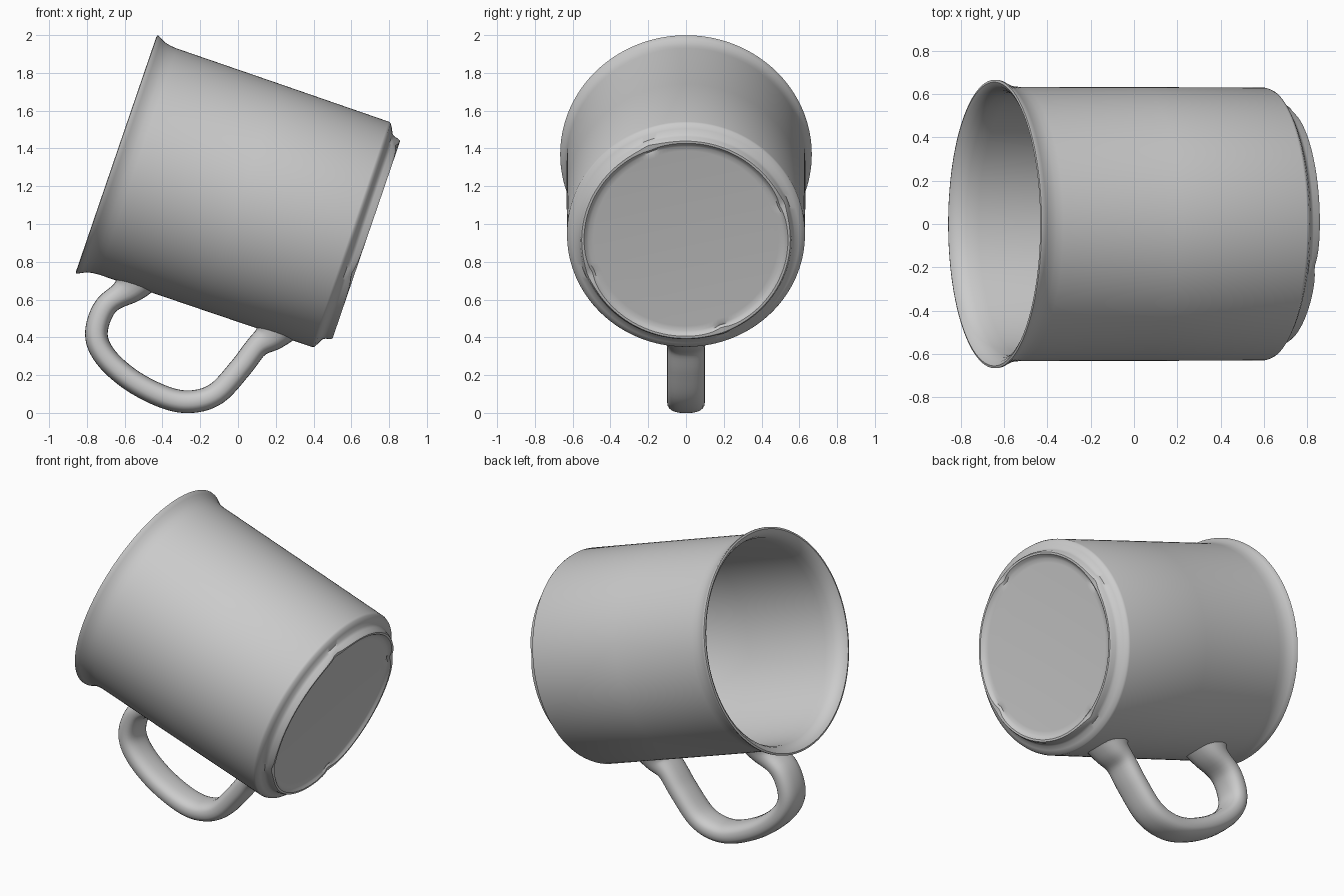
import bpy, bmesh, math
from mathutils import Vector, Matrix

if "Cube" in bpy.data.objects:
    bpy.data.objects.remove(bpy.data.objects["Cube"], do_unlink=True)

# One plain grey for the whole mug
grey = bpy.data.materials.new("plain grey")
grey.use_nodes = True
grey.diffuse_color = (0.6, 0.6, 0.6, 1)
grey.node_tree.nodes["Principled BSDF"].inputs["Base Color"].default_value = (0.6, 0.6, 0.6, 1)

# Tilted mug frame: local x = down toward handle, y = across, z = rim to base
TILT = math.radians(18.9)
AXIS = Vector((math.cos(TILT), 0, -math.sin(TILT)))
DOWN = Vector((-math.sin(TILT), 0, -math.cos(TILT)))
RIM = Vector((-0.645, 0, 1.37))
ACROSS = AXIS.cross(DOWN)
FRAME = Matrix((DOWN, ACROSS, AXIS)).transposed().to_4x4()
FRAME.translation = RIM


def finish(name, bm, sharp):
    bmesh.ops.recalc_face_normals(bm, faces=bm.faces)
    mesh = bpy.data.meshes.new(name)
    bm.to_mesh(mesh)
    bm.free()
    ob = bpy.data.objects.new(name, mesh)
    bpy.context.collection.objects.link(ob)
    mesh.materials.append(grey)
    bpy.ops.object.select_all(action='DESELECT')
    ob.select_set(True)
    bpy.context.view_layer.objects.active = ob
    bpy.ops.object.shade_smooth_by_angle(angle=math.radians(sharp))
    return ob


def skin(bm, rings):
    """Join consecutive closed rings of vertices with quads."""
    for a, b in zip(rings, rings[1:]):
        n = len(a)
        for i in range(n):
            bm.faces.new((a[i], a[(i + 1) % n], b[(i + 1) % n], b[i]))


def smooth_path(points, steps):
    """Catmull-Rom curve through the points."""
    p = [points[0] * 2 - points[1]] + points + [points[-1] * 2 - points[-2]]
    out = []
    for a, b, c, d in zip(p, p[1:], p[2:], p[3:]):
        for k in range(steps):
            t = k / steps
            out.append(0.5 * (2 * b + (c - a) * t + (2 * a - 5 * b + 4 * c - d) * t * t
                              + (3 * b - a - 3 * c + d) * t ** 3))
    return out + [points[-1]]


# Mug body: lathe profile (radius, distance from rim), inside floor to underside
profile = [(0.54, 1.28), (0.58, 1.265), (0.594, 1.23), (0.60, 0.7), (0.602, 0.13),
           (0.606, 0.07), (0.618, 0.035), (0.638, 0.01), (0.655, 0.0), (0.666, 0.003),
           (0.665, 0.012), (0.655, 0.03), (0.643, 0.055), (0.636, 0.085), (0.633, 0.12),
           (0.632, 0.7), (0.63, 1.31), (0.625, 1.323), (0.60, 1.338), (0.575, 1.35),
           (0.565, 1.365), (0.56, 1.388), (0.552, 1.4), (0.54, 1.4), (0.528, 1.388),
           (0.515, 1.38), (0.49, 1.378)]
SEG = 144
bm = bmesh.new()
rings = []
for r, a in profile:
    ring = []
    for i in range(SEG):
        phi = math.tau * i / SEG
        # four small pinches around the foot ring
        off = (phi - math.radians(21) + math.pi / 4) % (math.pi / 2) - math.pi / 4
        pinch = math.exp(-abs(off) / 0.09) if a > 1.36 else 0
        rr = r - 0.012 * pinch * (r < 0.545) + 0.008 * pinch * (r > 0.545)
        aa = a - 0.018 * pinch * (a > 1.385)
        ring.append(bm.verts.new((rr * math.cos(phi), rr * math.sin(phi), aa)))
    rings.append(ring)
skin(bm, rings)
bm.faces.new(rings[0])
bm.faces.new(rings[-1])
bm.transform(FRAME)
finish("mug_body", bm, 40)

# Handle: rounded strap swept along a loop, flaring where it meets the wall
def on_wall(a, r):
    return RIM + AXIS * a + DOWN * r


middle = [(-0.70, 0.565), (-0.75, 0.42), (-0.70, 0.295), (-0.56, 0.17), (-0.38, 0.08),
          (-0.24, 0.06), (-0.11, 0.105), (0.015, 0.24), (0.10, 0.35)]
points = ([on_wall(0.32, 0.612), on_wall(0.295, 0.66)] + [Vector((x, 0, z)) for x, z in middle]
          + [on_wall(1.085, 0.655), on_wall(1.11, 0.612)])
path = smooth_path(points, 6)
lengths = [0]
for p, q in zip(path, path[1:]):
    lengths.append(lengths[-1] + (q - p).length)

bm = bmesh.new()
rings = []
SIDES = 24
for i, p in enumerate(path):
    t = (path[min(i + 1, len(path) - 1)] - path[max(i - 1, 0)]).normalized()
    from_end = min(lengths[i], lengths[-1] - lengths[i])
    flare = max(0, 1 - from_end / 0.16) ** 2
    # turn the end rings to lie flat against the wall
    wall_dir = DOWN if i < len(path) / 2 else -DOWN
    t = t.lerp(wall_dir, min(1, flare * 1.2)).normalized()
    side = t.cross(Vector((0, 1, 0))).normalized()
    ring = []
    for k in range(SIDES):
        c, s = math.cos(math.tau * k / SIDES), math.sin(math.tau * k / SIDES)
        u = math.copysign(abs(c) ** 0.8, c) * (0.06 + 0.055 * flare)
        v = math.copysign(abs(s) ** 0.8, s) * (0.1 + 0.025 * flare)
        ring.append(bm.verts.new(p + side * u + Vector((0, v, 0))))
    rings.append(ring)
skin(bm, rings)
bm.faces.new(rings[0])
bm.faces.new(rings[-1])
finish("handle", bm, 50)
